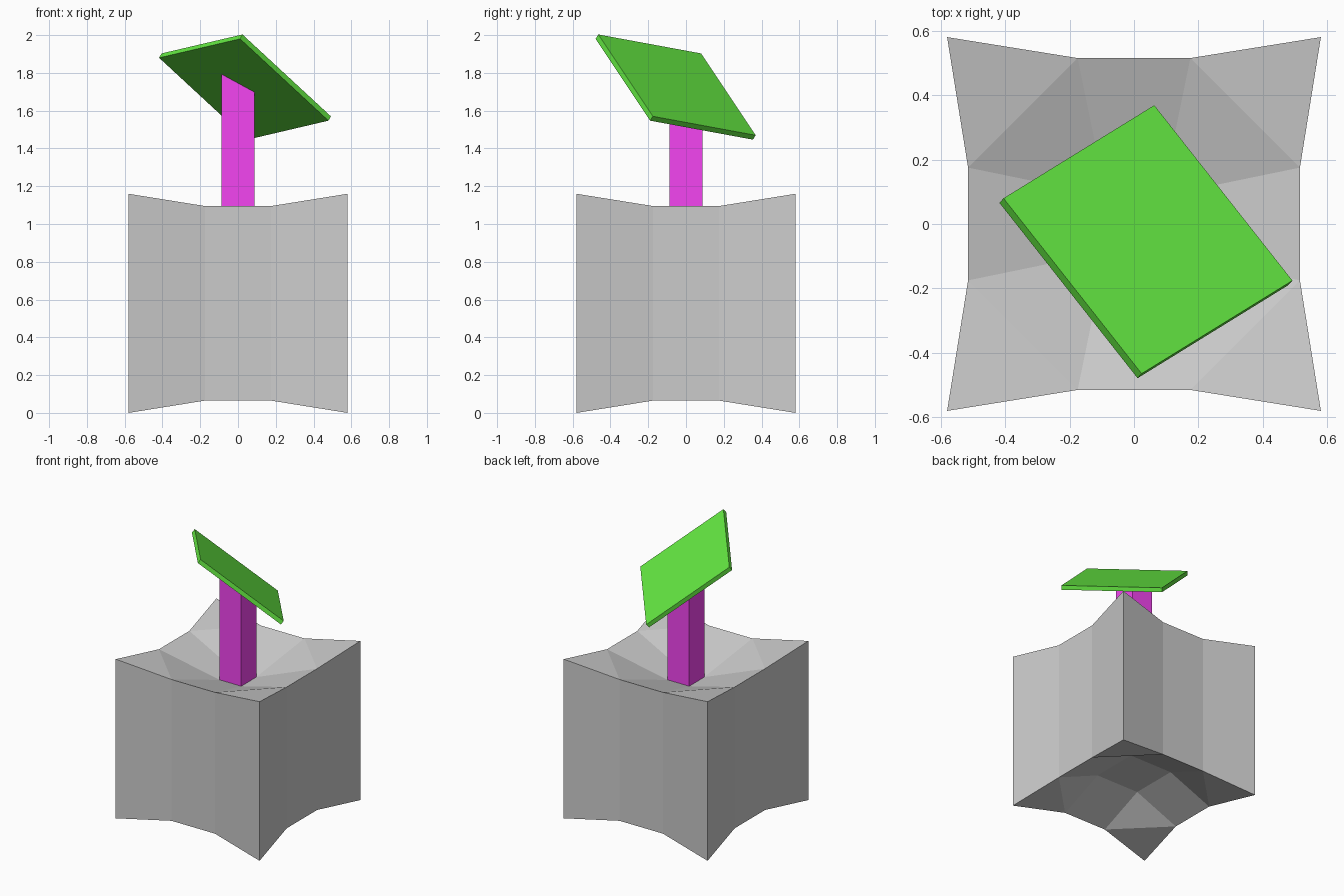
import bpy, bmesh
from mathutils import Vector, Matrix

if "Cube" in bpy.data.objects:
    bpy.data.objects.remove(bpy.data.objects["Cube"])


def material(name, rgb):
    m = bpy.data.materials.new(name)
    m.diffuse_color = (*rgb, 1)
    m.use_nodes = True
    m.node_tree.nodes["Principled BSDF"].inputs["Base Color"].default_value = m.diffuse_color
    return m


def finish(bm, name, mat=None):
    bmesh.ops.recalc_face_normals(bm, faces=bm.faces[:])
    me = bpy.data.meshes.new(name)
    bm.to_mesh(me)
    bm.free()
    ob = bpy.data.objects.new(name, me)
    bpy.context.collection.objects.link(ob)
    if mat:
        me.materials.append(mat)
    return ob


def four_fold(bm, points):
    """Repeat points around z in four quarter turns."""
    verts = []
    for k in range(4):
        for x, y, z in points:
            for _ in range(k):
                x, y = -y, x
            verts.append(bm.verts.new((x, y, z)))
    return verts


H, RIM_X, RIM_Y = 0.58, 0.175, 0.515
COL, COL_Z = 0.087, 0.953

# Pinched block: star-shaped walls, dished top and bottom
bm = bmesh.new()
rings, corners = [], []
for z_corner, z_rim, half, z_in in ((0, 0.065, 0.175, 0.207),
                                    (1.16, 1.095, COL, COL_Z)):
    ring = four_fold(bm, [(H, -H, z_corner), (RIM_Y, -RIM_X, z_rim),
                          (RIM_Y, RIM_X, z_rim)])
    inner = four_fold(bm, [(half, -half, z_in)])
    for k in range(4):
        a = 3 * k
        corners.append(bm.faces.new((ring[a - 1], ring[a], ring[a + 1], inner[k])))
        bm.faces.new((ring[a + 1], ring[a + 2], inner[(k + 1) % 4], inner[k]))
    bm.faces.new(inner)
    rings.append(ring)
low, high = rings
for i in range(12):
    j = (i + 1) % 12
    bm.faces.new((low[i], low[j], high[j], high[i]))
bmesh.ops.triangulate(bm, faces=corners, quad_method='SHORT_EDGE')
finish(bm, "pinched_block")

# Tilted plate: a thin square slab
edge = Vector((0.47, 0.29, -0.435)).normalized()
normal = Vector((0.422, 0.475, 0.773))
normal = (normal - normal.dot(edge) * edge).normalized()
side = normal.cross(edge)
centre = Vector((0.037, -0.055, 1.725))
SIZE, THICK = 0.70, 0.03
frame = Matrix((edge * SIZE, side * SIZE, normal * THICK)).transposed().to_4x4()
bm = bmesh.new()
bmesh.ops.create_cube(bm, size=1, matrix=Matrix.Translation(centre) @ frame)
finish(bm, "tilted_plate", material("green", (0.13, 0.82, 0.055)))

# Post: square column cut off along the underside of the plate
under = centre - normal * THICK / 2
bm = bmesh.new()
foot = four_fold(bm, [(COL, -COL, COL_Z)])
head = []
for v in foot:
    x, y = v.co.x, v.co.y
    z = under.z - (normal.x * (x - under.x) + normal.y * (y - under.y)) / normal.z
    head.append(bm.verts.new((x, y, z)))
bm.faces.new(foot)
bm.faces.new(head)
for i in range(4):
    j = (i + 1) % 4
    bm.faces.new((foot[i], foot[j], head[j], head[i]))
finish(bm, "post", material("magenta", (0.9, 0.06, 0.88)))
